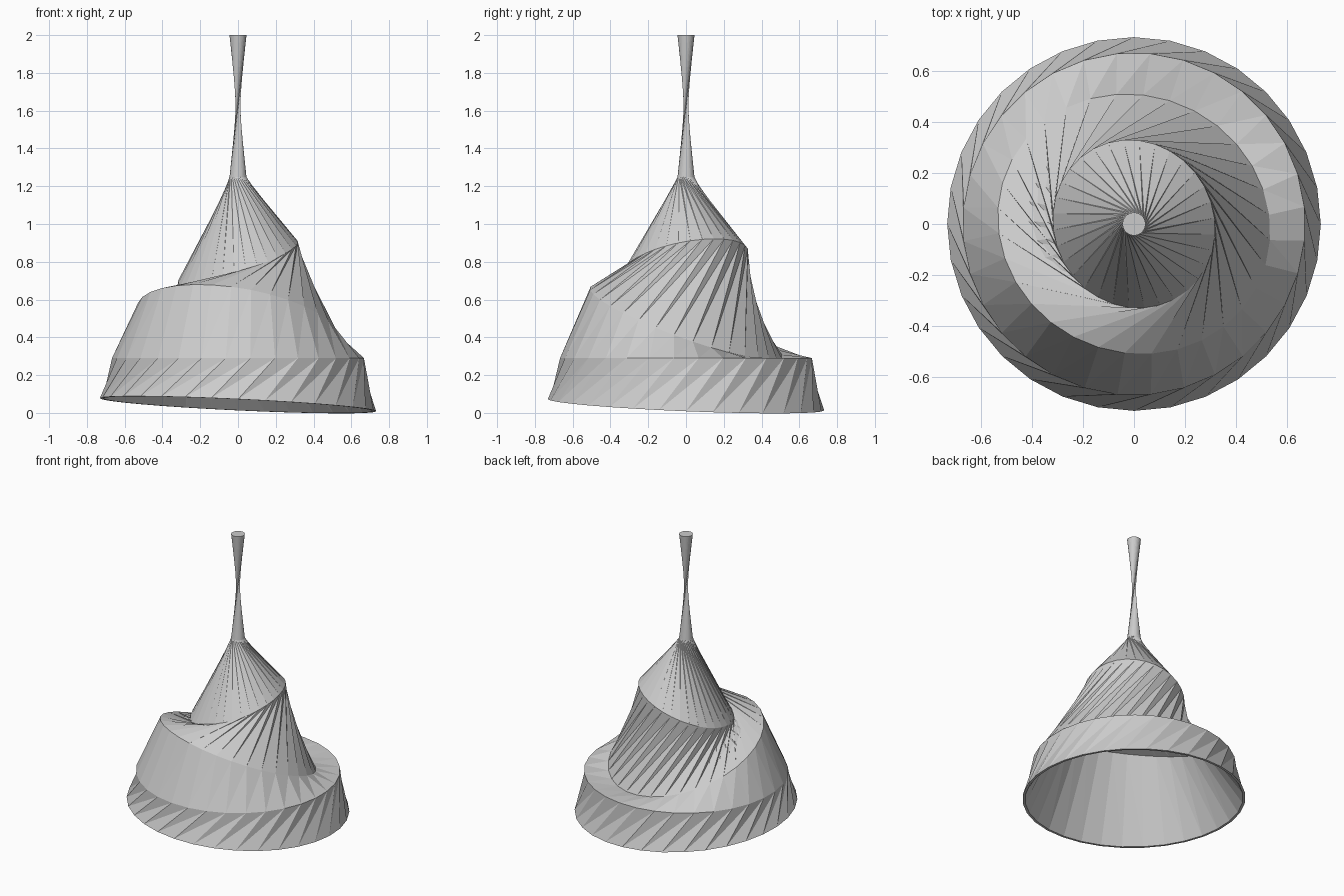
import bpy
from math import cos, sin, radians, pi
from mathutils import Vector

if "Cube" in bpy.data.objects:
    bpy.data.objects.remove(bpy.data.objects["Cube"])

SIDES = 32


def ring(radius, z, slope_x=0.0, slope_y=0.0, spin=0.0):
    """Circle spun about its axis, then tilted to the given x / y slopes."""
    normal = Vector((-slope_x, -slope_y, 1)).normalized()
    tilt = Vector((0, 0, 1)).rotation_difference(normal)
    points = []
    for i in range(SIDES):
        a = 2 * pi * i / SIDES + radians(spin)
        points.append(tilt @ Vector((radius * cos(a), radius * sin(a), 0)) + Vector((0, 0, z)))
    return points


def skin(verts, faces, lower, upper, flip=False):
    """Join two rings, given by first vertex index, with triangle pairs."""
    for i in range(SIDES):
        j = (i + 1) % SIDES
        tris = [(lower + i, lower + j, upper + j), (lower + i, upper + j, upper + i)]
        faces += [t[::-1] for t in tris] if flip else tris


# radius, height, slope in x, slope in y, spin angle
outer = [
    (0.732, 0.043, -0.047, -0.041, 0),
    (0.67, 0.29, 0, 0, 17),
    (0.54, 0.48, -0.17, -0.36, 17),
    (0.335, 0.80, 0.34, 0.19, 62),
    (0.045, 1.25, 0, 0, 5),
    (0.045, 2.0, 0, 0, 150),
]
# smooth hollow lining inside the bell
inner = [
    (0.715, 0.043, -0.047, -0.041, 0),
    (0.49, 0.46, -0.17, -0.36, 0),
    (0.22, 0.74, 0.2, 0.1, 0),
    (0.01, 1.12, 0, 0, 0),
]

verts, faces = [], []
for r in outer + inner:
    verts += ring(*r)

# twisted outer shell
for k in range(len(outer) - 1):
    skin(verts, faces, k * SIDES, (k + 1) * SIDES)
# handle top cap
top = (len(outer) - 1) * SIDES
faces.append(tuple(range(top, top + SIDES)))
# bottom rim and lining
base = len(outer) * SIDES
skin(verts, faces, 0, base, flip=True)
for k in range(len(inner) - 1):
    skin(verts, faces, base + k * SIDES, base + (k + 1) * SIDES, flip=True)
end = base + (len(inner) - 1) * SIDES
faces.append(tuple(reversed(range(end, end + SIDES))))

mesh = bpy.data.meshes.new("twisted_bell")
mesh.from_pydata([tuple(v) for v in verts], [], faces)
mesh.update()
bell = bpy.data.objects.new("twisted_bell", mesh)
bpy.context.collection.objects.link(bell)
